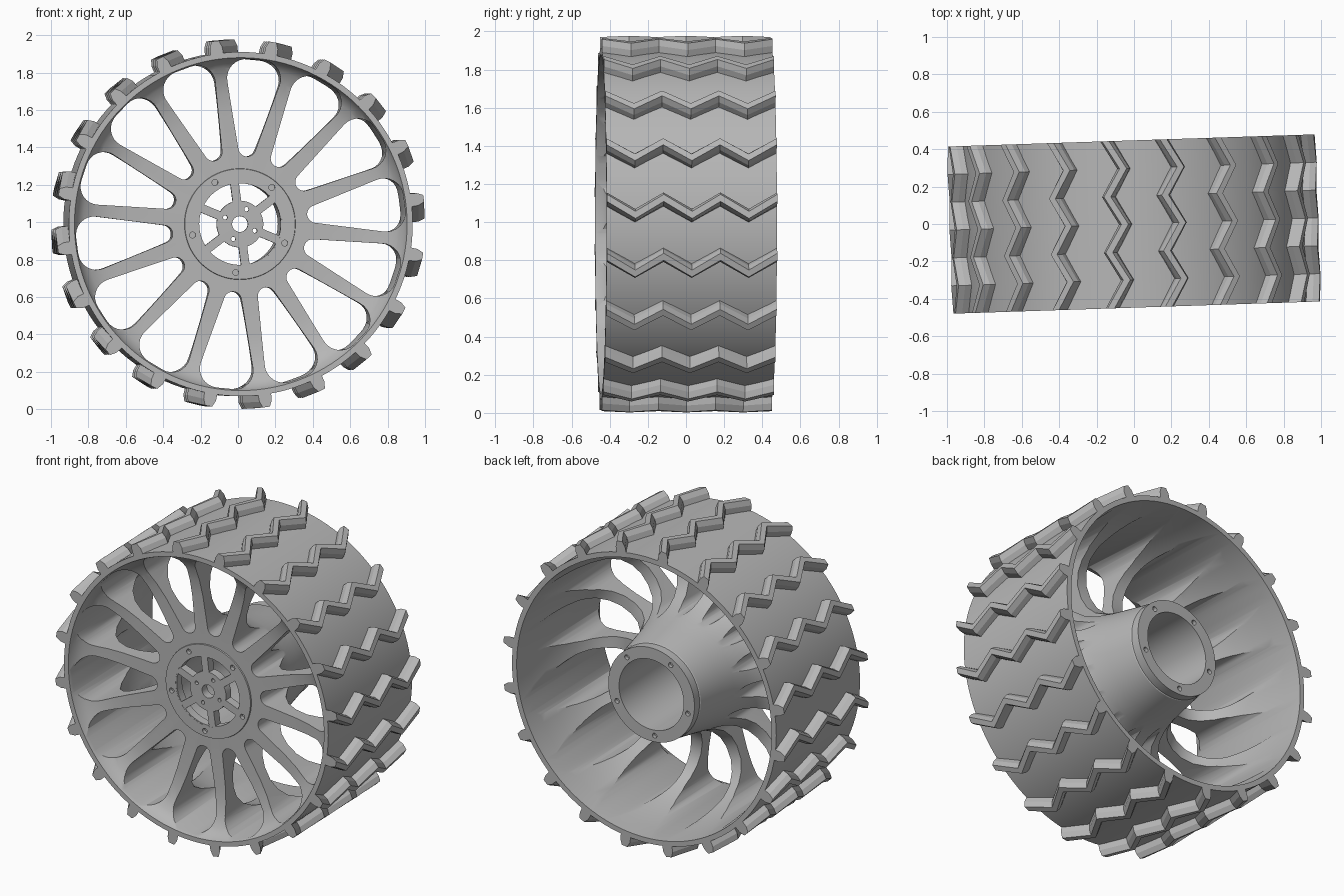
import bpy, bmesh
from math import sin, cos, pi, radians
from mathutils import Matrix

cube = bpy.data.objects.get("Cube")
if cube:
    bpy.data.objects.remove(cube)

HALF = 0.447                      # half width of the wheel
BASE = radians(97.5)              # angle of the first spoke
SPOKES = 14
PLACE = Matrix.Translation((0, 0, 0.99)) @ Matrix.Rotation(radians(1.9), 4, 'Z')

grey = bpy.data.materials.new("plain grey")
grey.use_nodes = True
grey.diffuse_color = (0.47, 0.47, 0.47, 1)
grey.node_tree.nodes["Principled BSDF"].inputs["Base Color"].default_value = (0.47, 0.47, 0.47, 1)


def make(name, bm):
    bmesh.ops.recalc_face_normals(bm, faces=bm.faces)
    mesh = bpy.data.meshes.new(name)
    bm.to_mesh(mesh)
    bm.free()
    mesh.materials.append(grey)
    ob = bpy.data.objects.new(name, mesh)
    bpy.context.collection.objects.link(ob)
    ob.matrix_world = PLACE
    return ob


def lathe(name, profile, steps=120):
    """Revolve a closed (radius, y) outline about the y axis."""
    bm = bmesh.new()
    rings = [[bm.verts.new((r * cos(2 * pi * i / steps), y, r * sin(2 * pi * i / steps)))
              for r, y in profile] for i in range(steps)]
    n = len(profile)
    for i in range(steps):
        a, b = rings[i], rings[(i + 1) % steps]
        for j in range(n):
            k = (j + 1) % n
            bm.faces.new((a[j], a[k], b[k], b[j]))
    return make(name, bm)


def prism(bm, outline, angle, y0=-0.7, y1=0.7):
    """Extrude an outline (radial, tangential) along y, turned to an angle."""
    c, s = cos(angle), sin(angle)
    ends = [[bm.verts.new((u * c - v * s, y, u * s + v * c)) for u, v in outline]
            for y in (y0, y1)]
    bm.faces.new(ends[0])
    bm.faces.new(ends[1])
    n = len(outline)
    for j in range(n):
        k = (j + 1) % n
        bm.faces.new((ends[0][j], ends[0][k], ends[1][k], ends[1][j]))


def arc(u, v, r, a0, a1, n):
    return [(u + r * cos(radians(a0 + (a1 - a0) * i / n)),
             v + r * sin(radians(a0 + (a1 - a0) * i / n))) for i in range(n + 1)]


def cut(target, bm, name):
    cutter = make(name, bm)
    mod = target.modifiers.new("cut", 'BOOLEAN')
    mod.operation = 'DIFFERENCE'
    mod.solver = 'EXACT'
    mod.object = cutter
    bpy.context.view_layer.update()
    bpy.context.view_layer.objects.active = target
    bpy.ops.object.modifier_apply(modifier=mod.name)
    bpy.data.objects.remove(cutter)


def smooth(ob, angle):
    bpy.ops.object.select_all(action='DESELECT')
    ob.select_set(True)
    bpy.context.view_layer.objects.active = ob
    bpy.ops.object.shade_smooth_by_angle(angle=radians(angle))


# Wheel body: drum, dished web and flared hollow hub in one section
front = [(0.225, -0.32), (0.295, -0.32), (0.297, -0.312), (0.6, -0.312), (0.70, -0.322),
         (0.78, -0.342), (0.84, -0.372), (0.875, -0.405), (0.89, -HALF)]
back = [(0.92, -HALF), (0.92, HALF), (0.888, HALF), (0.88, 0.32), (0.868, 0.18),
        (0.845, 0.06), (0.81, -0.06), (0.76, -0.15), (0.70, -0.205), (0.63, -0.23),
        (0.55, -0.225), (0.48, -0.195), (0.425, -0.14), (0.385, -0.06), (0.357, 0.04),
        (0.337, 0.14), (0.318, 0.24), (0.305, 0.31), (0.30, 0.315), (0.30, 0.37),
        (0.225, 0.37)]
body = lathe("wheel_body", front + back)

# Rounded windows between the spokes
side = 105                        # where the straight sides leave the round ends
corner, inner = 0.10, 0.047
window = (arc(0.782, -0.043, corner, -side, 0, 8) + arc(0.782, 0.043, corner, 0, side, 8)
          + arc(0.41, 0, inner, side, 360 - side, 10))
bm = bmesh.new()
for i in range(SPOKES):
    prism(bm, window, BASE + 2 * pi * (i + 0.5) / SPOKES)
cut(body, bm, "window_cutter")

# Five bolt holes in each end of the hub wall
bm = bmesh.new()
for i in range(5):
    for y0, y1 in ((-0.5, -0.295), (0.345, 0.5)):
        prism(bm, arc(0.26, 0, 0.016, 0, 337.5, 15), radians(-95 + 72 * i), y0, y1)
cut(body, bm, "bolt_cutter")
smooth(body, 30)

# Hub plate with six slots and four small holes
plate = lathe("hub_plate", [(0.042, -0.32), (0.23, -0.319), (0.23, -0.265), (0.042, -0.265)], 96)
bm = bmesh.new()
for i in range(6):
    r0, r1, gap = 0.125, 0.218, 0.023
    a0, a1 = [30 - 57.3 * gap / r for r in (r0, r1)]
    slot = arc(0, 0, r1, -a1, a1, 12) + arc(0, 0, r0, a0, -a0, 8)
    prism(bm, slot, BASE + radians(30 + 60 * i))
for i in range(4):
    prism(bm, arc(0.087, 0, 0.012, 0, 330, 11), radians(66 + 90 * i))
cut(plate, bm, "slot_cutter")
smooth(plate, 30)

# Twenty zigzag tread bars
section = [(-0.037, 0.905), (-0.033, 0.955), (-0.018, 0.988),
           (0.018, 0.988), (0.033, 0.955), (0.037, 0.905)]
bm = bmesh.new()
for i in range(20):
    rows = []
    for s in range(7):
        turn = radians(8 + 18 * i - 5.2 * (s % 2))
        y = -HALF + 2 * HALF * s / 6
        row = []
        for t, r in section:
            a = turn + t / 0.95
            row.append(bm.verts.new((r * cos(a), y, r * sin(a))))
        rows.append(row)
    for a, b in zip(rows, rows[1:]):
        for j in range(6):
            k = (j + 1) % 6
            bm.faces.new((a[j], a[k], b[k], b[j]))
    bm.faces.new(rows[0])
    bm.faces.new(rows[-1])
make("tread_bars", bm)
